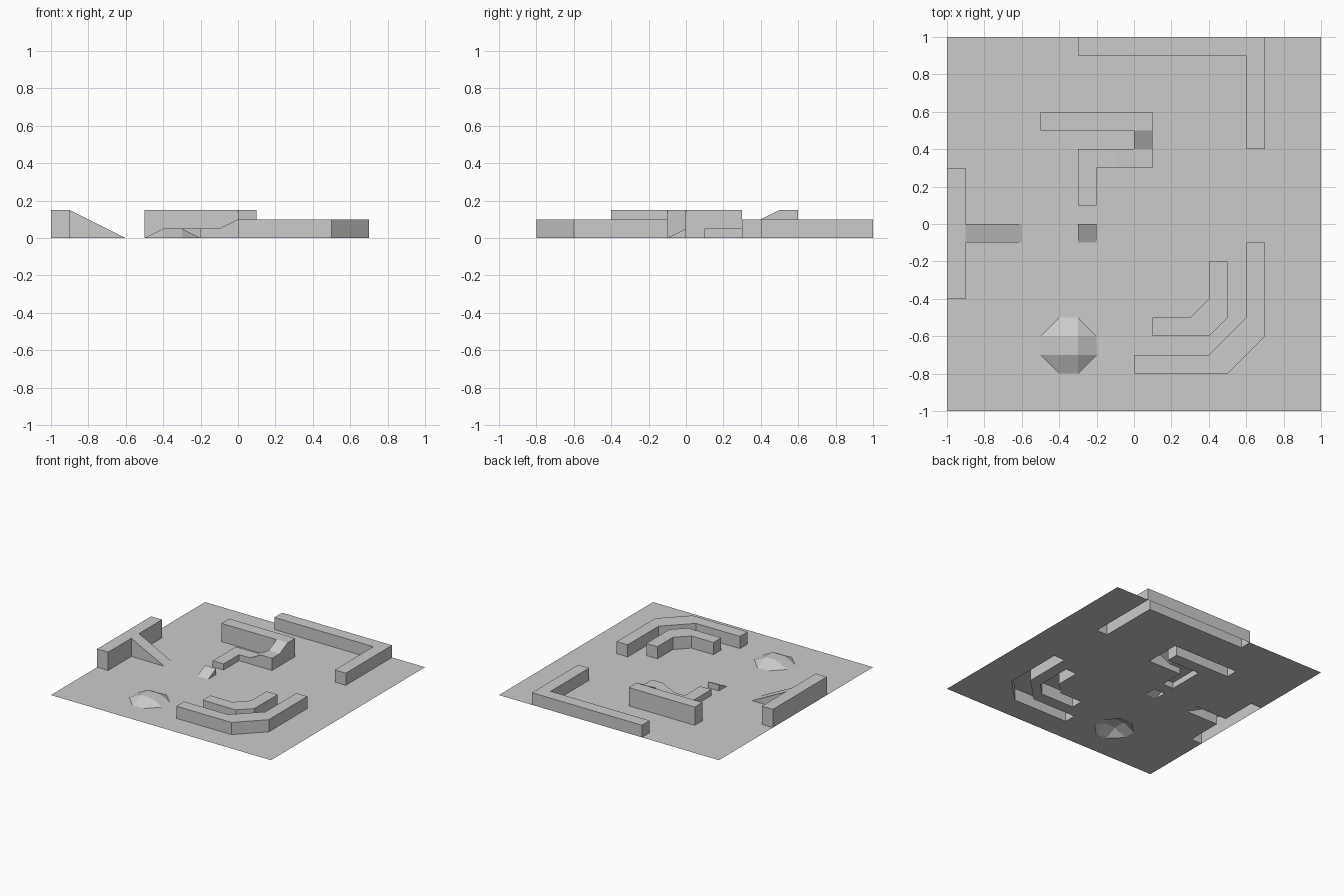
import bpy
from mathutils import Vector
from mathutils.geometry import delaunay_2d_cdt

if "Cube" in bpy.data.objects:
    bpy.data.objects.remove(bpy.data.objects["Cube"])

XY, Z = 0.1, 0.05          # plan cell and height step
footprints = []            # plan outline of every raised patch


def make_object(name, faces):
    """Mesh object from faces given as (x, y, z) tuples in grid units, welding shared corners."""
    index = {}
    polys = [[index.setdefault(p, len(index)) for p in f] for f in faces]
    mesh = bpy.data.meshes.new(name)
    mesh.from_pydata([(x * XY, y * XY, z * Z) for x, y, z in index], [], polys)
    obj = bpy.data.objects.new(name, mesh)
    bpy.context.collection.objects.link(obj)


def flat(z, *pts):
    return [(x, y, z) for x, y in pts]


def rect(x0, y0, x1, y1, z):
    """Cell with corner heights z, counter-clockwise from (x0, y0)."""
    return [(x0, y0, z[0]), (x1, y0, z[1]), (x1, y1, z[2]), (x0, y1, z[3])]


def raised(name, *tops):
    """Top patches plus vertical skirts dropped from their outer border; open underneath."""
    edges = {(f[i - 1], f[i]) for f in tops for i in range(len(f))}
    faces = list(tops)
    for a, b in sorted(edges):
        if (b, a) not in edges:
            skirt = dict.fromkeys([b, a, (a[0], a[1], 0), (b[0], b[1], 0)])
            if len(skirt) > 2:
                faces.append(list(skirt))
    footprints.extend([(x, y) for x, y, _ in f] for f in tops)
    make_object(name, faces)


# L-shaped wall on the back edge
raised("corner_wall", flat(2, (6, 4), (7, 4), (7, 10), (-3, 10), (-3, 9), (6, 9)))

# Wall on the left edge with a ramp running down from it
raised("left_wall_with_ramp",
       flat(3, (-10, -4), (-9, -4), (-9, -1), (-9, 0), (-9, 3), (-10, 3)),
       rect(-9, -1, -6, 0, (3, 0, 0, 3)))

# Two nested bent walls
raised("outer_bent_wall", flat(2, (0, -8), (5, -8), (7, -6), (7, -1),
                               (6, -1), (6, -5), (4, -7), (0, -7)))
raised("inner_bent_wall", flat(2, (1, -6), (4, -6), (5, -5), (5, -2),
                               (4, -2), (4, -4), (3, -5), (1, -5)))

# Winding walkway stepping down from high to low level
raised("winding_walkway",
       flat(3, (-5, 5), (0, 5), (1, 5), (1, 6), (-5, 6)),
       rect(0, 4, 1, 5, (2, 2, 3, 3)),
       rect(0, 3, 1, 4, (2, 2, 2, 2)),
       rect(-1, 3, 0, 4, (1, 2, 2, 1)),
       flat(1, (-3, 1), (-2, 1), (-2, 3), (-1, 3), (-1, 4), (-3, 4)))

# Small jump wedge across the gap
raised("jump_wedge", rect(-3, -1, -2, 0, (0, 0, 1, 1)))


# Octagonal mound: flat top, four sides and four corner facets
def spin(pts, k):
    for _ in range(k):
        pts = [(-y, x, z) for x, y, z in pts]
    return [(x - 3.5, y - 6.5, z) for x, y, z in pts]


side = rect(-.5, -1.5, .5, -.5, (0, 0, 1, 1))
corner = [(.5, -1.5, 0), (1.5, -.5, 0), (.5, -.5, 1)]
raised("mound", spin(rect(-.5, -.5, .5, .5, (1, 1, 1, 1)), 0),
       *[spin(f, k) for k in range(4) for f in (side, corner)])

# Ground sheet, cut away below every raised part
loops = [[(-10, -10), (10, -10), (10, 10), (-10, 10)]] + footprints
points = [Vector(p) for loop in loops for p in loop]
ids, start = [], 0
for loop in loops:
    ids.append(list(range(start, start + len(loop))))
    start += len(loop)
verts, _, tris, _, _, source = delaunay_2d_cdt(points, [], ids, 1, 1e-4)
ground = []
for tri, src in zip(tris, source):
    if list(src) == [0]:
        a, b, c = (verts[i] for i in tri)
        if (b - a).cross(c - a) < 0:
            b, c = c, b
        ground.append([(round(p.x, 3), round(p.y, 3), 0) for p in (a, b, c)])
make_object("ground", ground)
